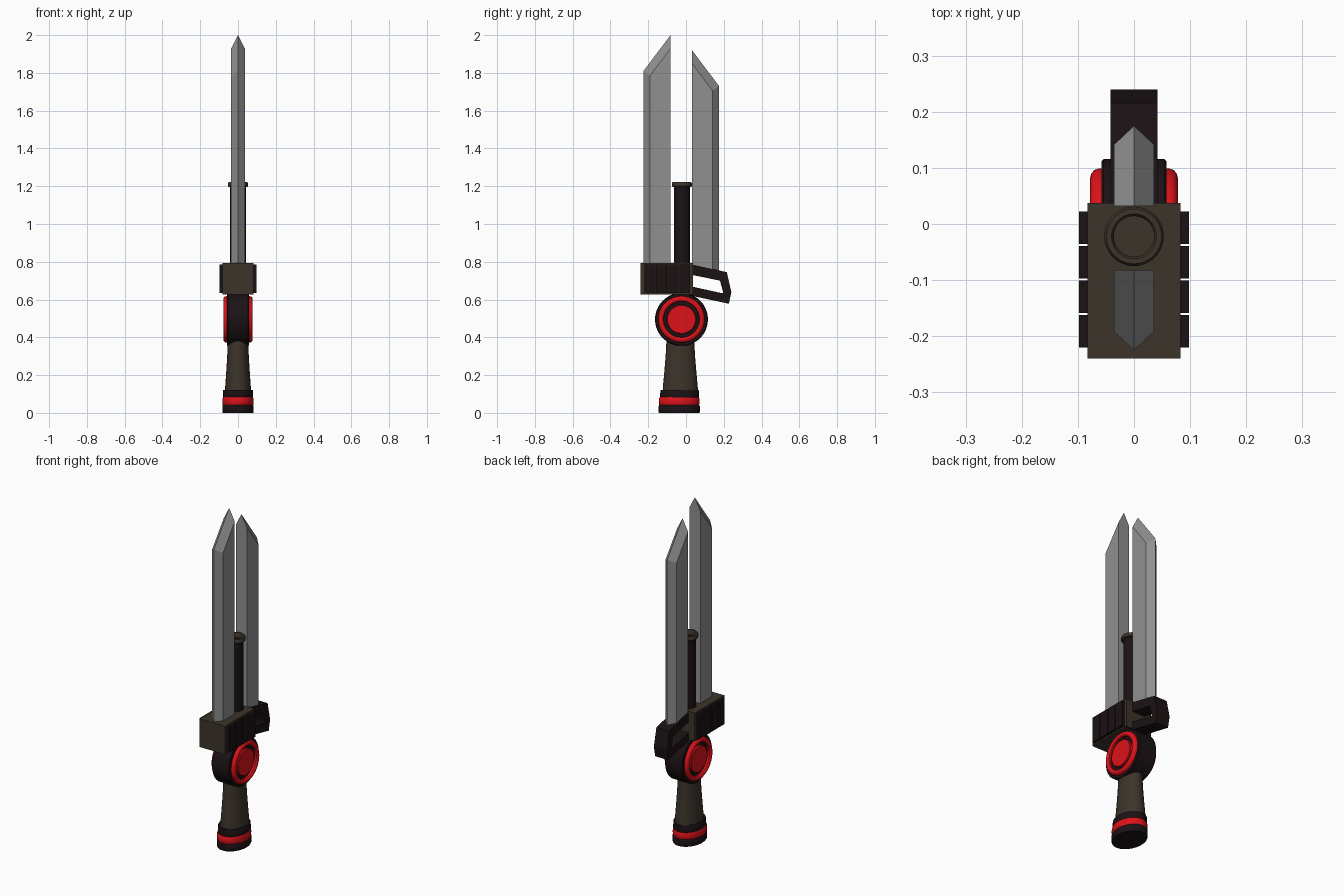
import bpy, bmesh
from math import pi, cos, sin, radians

if "Cube" in bpy.data.objects:
    bpy.data.objects.remove(bpy.data.objects["Cube"])


def material(name, rgb):
    m = bpy.data.materials.new(name)
    m.diffuse_color = (*rgb, 1)
    m.use_nodes = True
    m.node_tree.nodes["Principled BSDF"].inputs["Base Color"].default_value = m.diffuse_color
    return m


DARK = material("dark", (0.011, 0.006, 0.007))
BROWN = material("brown", (0.045, 0.034, 0.024))
RED = material("red", (0.72, 0.006, 0.01))
STEEL = material("steel", (0.28, 0.28, 0.28))


def finish(bm, name, mat, smooth=False):
    bmesh.ops.recalc_face_normals(bm, faces=bm.faces)
    me = bpy.data.meshes.new(name)
    bm.to_mesh(me)
    bm.free()
    ob = bpy.data.objects.new(name, me)
    bpy.context.collection.objects.link(ob)
    me.materials.append(mat)
    if smooth:
        bpy.ops.object.select_all(action='DESELECT')
        ob.select_set(True)
        bpy.context.view_layer.objects.active = ob
        bpy.ops.object.shade_smooth_by_angle(angle=radians(35))
    return ob


def lathe(name, profile, mat, loc=(0, 0, 0), sx=1, sy=1, closed=False, n=48):
    """Spin (radius, height) pairs around z, optionally squashed to an oval."""
    bm = bmesh.new()
    rings = [[bm.verts.new((r * sx * cos(2 * pi * i / n), r * sy * sin(2 * pi * i / n), h))
              for i in range(n)] for r, h in profile]
    pairs = list(zip(rings, rings[1:])) + ([(rings[-1], rings[0])] if closed else [])
    for a, b in pairs:
        for i in range(n):
            j = (i + 1) % n
            bm.faces.new((a[i], a[j], b[j], b[i]))
    if not closed:
        bm.faces.new(rings[0])
        bm.faces.new(rings[-1])
    ob = finish(bm, name, mat, True)
    ob.location = loc
    return ob


def box(name, lo, hi, mat):
    bm = bmesh.new()
    bmesh.ops.create_cube(bm, size=1)
    for v in bm.verts:
        v.co = [(a + b) / 2 + c * (b - a) for a, b, c in zip(lo, hi, v.co)]
    return finish(bm, name, mat)


def blade(name, inner, direction, base, tip, half=0.036):
    """Half sword: flat back, bevelled along outer edge and slanted tip."""
    mid, out = inner + direction * 0.109, inner + direction * 0.143
    pts = [(0, out, base), (0, out, tip - 0.19), (0, inner, tip)]
    for x in (-half, half):
        pts += [(x, inner, base), (x, mid, base), (x, inner, tip - 0.07),
                (x, mid, tip - 0.07 - 0.109 * 0.19 / 0.143)]
    bm = bmesh.new()
    for p in pts:
        bm.verts.new(p)
    bmesh.ops.convex_hull(bm, input=bm.verts)
    bmesh.ops.dissolve_limit(bm, angle_limit=0.03, verts=bm.verts, edges=bm.edges)
    finish(bm, name, STEEL)


# Twin blades
blade("front_blade", -0.082, -1, 0.76, 2.0)
blade("back_blade", 0.032, 1, 0.74, 1.92)

# Hollow barrel with rounded rim
lathe("barrel", [(0.042, 0.76), (0.042, 1.205), (0.037, 1.205), (0.037, 0.76)],
      DARK, (0, -0.022, 0), closed=True)
lathe("barrel_rim", [(0.042, 1.197), (0.050, 1.197), (0.053, 1.201), (0.053, 1.216),
                     (0.049, 1.222), (0.040, 1.222), (0.036, 1.216), (0.036, 1.197)],
      BROWN, (0, -0.022, 0), closed=True)

# Guard block and side grip plates
box("guard_block", (-0.083, -0.24, 0.627), (0.083, 0.037, 0.793), BROWN)
for side in (-1, 1):
    for i in range(4):
        y = -0.22 + i * 0.0615
        xs = sorted((side * 0.08, side * 0.098))
        box("grip_plate", (xs[0], y, 0.635), (xs[1], y + 0.0575, 0.785), DARK)

# Open loop behind the guard
outer = [(0.02, 0.788), (0.216, 0.745), (0.24, 0.64), (0.227, 0.578), (0.02, 0.622)]
inner = [(0.02, 0.733), (0.18, 0.70), (0.196, 0.64), (0.194, 0.633), (0.02, 0.671)]
bm = bmesh.new()
o, i_ = [[[bm.verts.new((x, y, z)) for y, z in loop] for x in (-0.042, 0.042)]
         for loop in (outer, inner)]
for k in range(4):
    for a, b in ((o[0], o[1]), (i_[0], i_[1]), (o[0], i_[0]), (o[1], i_[1])):
        bm.faces.new((a[k], a[k + 1], b[k + 1], b[k]))
for k in (0, 4):
    bm.faces.new((o[0][k], o[1][k], i_[1][k], i_[0][k]))
finish(bm, "back_loop", DARK)

# Round hub with red rings and discs on both sides
hub = lathe("hub", [(0.136, -0.058), (0.14, -0.054), (0.14, 0.054), (0.136, 0.058)],
            DARK, (0, -0.024, 0.495), n=64)
hub.rotation_euler.y = pi / 2
for side in (-1, 1):
    ring = lathe("hub_ring", [(0.123, 0.05), (0.123, 0.063), (0.120, 0.071), (0.114, 0.076),
                              (0.107, 0.078), (0.100, 0.076), (0.095, 0.070), (0.095, 0.05)],
                 RED, (0, -0.024, 0.495), closed=True, n=64)
    disc = lathe("hub_disc", [(0.077, 0.05), (0.077, 0.068), (0.074, 0.071)],
                 RED, (0, -0.024, 0.495), n=64)
    for ob in (ring, disc):
        ob.rotation_euler.y = side * pi / 2

# Oval tapering handle
lathe("handle", [(1.0, 0.1), (0.98, 0.14), (0.90, 0.22), (0.83, 0.30), (0.79, 0.37), (0.78, 0.42)],
      BROWN, (0, -0.030, 0), 0.069, 0.094)

# Pommel bands
lathe("pommel_base", [(0.98, 0), (1, 0.004), (1, 0.036), (0.96, 0.042)],
      DARK, (0, -0.036, 0), 0.083, 0.109)
lathe("pommel_red_band", [(0.96, 0.038), (1, 0.045), (1.01, 0.06), (1, 0.076), (0.96, 0.083)],
      RED, (0, -0.036, 0), 0.082, 0.107)
lathe("pommel_collar", [(0.97, 0.08), (0.99, 0.085), (0.98, 0.118), (0.95, 0.122)],
      DARK, (0, -0.034, 0), 0.081, 0.104)
